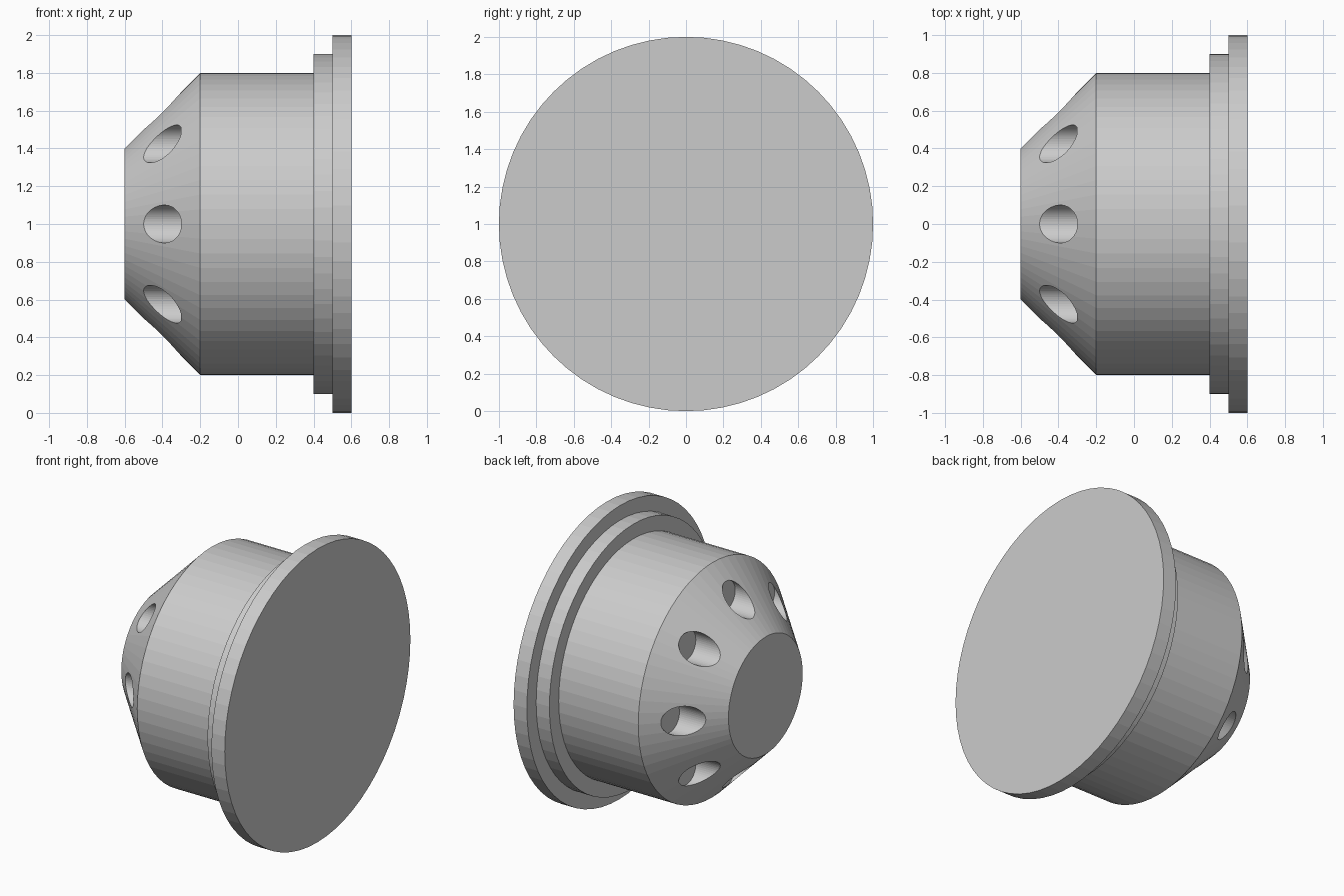
import bpy, bmesh, math
from mathutils import Matrix

cube = bpy.data.objects.get("Cube")
if cube:
    bpy.data.objects.remove(cube, do_unlink=True)

AXIS_Z = 1.0      # height of the turning axis
SEGMENTS = 64

grey = bpy.data.materials.new("plain grey")
grey.use_nodes = True
colour = (0.6, 0.6, 0.6, 1)
grey.diffuse_color = colour
grey.node_tree.nodes["Principled BSDF"].inputs["Base Color"].default_value = colour


def add_object(name, bm):
    bmesh.ops.recalc_face_normals(bm, faces=bm.faces)
    mesh = bpy.data.meshes.new(name)
    bm.to_mesh(mesh)
    bm.free()
    mesh.materials.append(grey)
    obj = bpy.data.objects.new(name, mesh)
    bpy.context.collection.objects.link(obj)
    return obj


def turned(name, profile):
    """Solid of revolution around the x axis from (x, radius) points."""
    bm = bmesh.new()
    rings = []
    for x, r in profile:
        ring = []
        for i in range(SEGMENTS):
            a = 2 * math.pi * i / SEGMENTS
            ring.append(bm.verts.new((x, r * math.cos(a), AXIS_Z + r * math.sin(a))))
        rings.append(ring)
    for lower, upper in zip(rings, rings[1:]):
        for i in range(SEGMENTS):
            j = (i + 1) % SEGMENTS
            bm.faces.new((lower[i], lower[j], upper[j], upper[i]))
    bm.faces.new(rings[0])
    bm.faces.new(rings[-1])
    return add_object(name, bm)


# Body: flat nose, cone, barrel, step and wide flange
body = turned("stepped_body", [
    (-0.6, 0.4), (-0.2, 0.8), (0.4, 0.8), (0.4, 0.9),
    (0.5, 0.9), (0.5, 1.0), (0.6, 1.0)])

# Ring of eight blind holes, bored along the axis into the cone
start, floor = -0.8, -0.301
bm = bmesh.new()
for i in range(8):
    a = math.radians(45 * i)
    place = Matrix.Translation(((start + floor) / 2, 0.6 * math.cos(a),
                                AXIS_Z + 0.6 * math.sin(a)))
    bmesh.ops.create_cone(bm, cap_ends=True, segments=48, radius1=0.1, radius2=0.1,
                          depth=floor - start,
                          matrix=place @ Matrix.Rotation(math.pi / 2, 4, "Y"))
cutter = add_object("hole_cutter", bm)
cutter.hide_render = True

bore = body.modifiers.new("holes", "BOOLEAN")
bore.operation = "DIFFERENCE"
bore.solver = "EXACT"
bore.object = cutter

# Bake the holes into the body and drop the cutter
bpy.context.view_layer.update()
depsgraph = bpy.context.evaluated_depsgraph_get()
drilled = bpy.data.meshes.new_from_object(body.evaluated_get(depsgraph))
body.modifiers.clear()
body.data = drilled
bpy.data.objects.remove(cutter, do_unlink=True)
